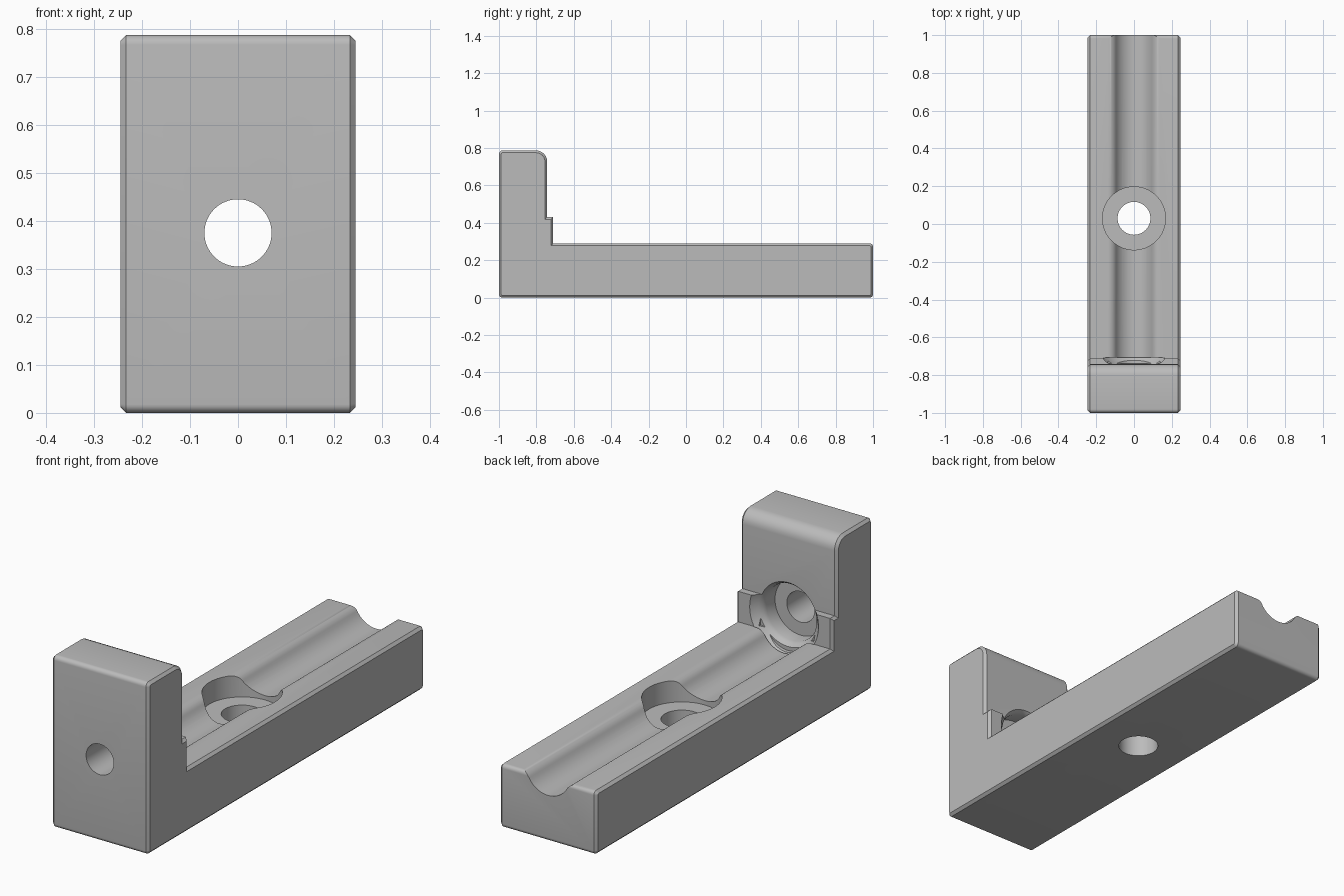
import bpy, bmesh, math
from math import pi, sin, cos
from mathutils import Vector

if "Cube" in bpy.data.objects:
    bpy.data.objects.remove(bpy.data.objects["Cube"])

HALF_WIDTH = 0.245
CHAMFER = 0.012


def to_object(name, bm):
    bmesh.ops.recalc_face_normals(bm, faces=bm.faces)
    mesh = bpy.data.meshes.new(name)
    bm.to_mesh(mesh)
    bm.free()
    obj = bpy.data.objects.new(name, mesh)
    bpy.context.collection.objects.link(obj)
    return obj


def rounded(corners, steps=6):
    """Polygon from (u, v, radius) corners, with right-angle corners filleted."""
    points = []
    for i, (u, v, r) in enumerate(corners):
        p = Vector((u, v))
        if r == 0:
            points.append(p)
            continue
        a = (Vector(corners[i - 1][:2]) - p).normalized()
        b = (Vector(corners[(i + 1) % len(corners)][:2]) - p).normalized()
        centre = p + (a + b) * r
        for k in range(steps + 1):
            t = k / steps * pi / 2
            points.append(centre - b * r * cos(t) - a * r * sin(t))
    return points


def prism(points, place, start, end):
    """Extrude a 2D outline between two positions on an axis."""
    bm = bmesh.new()
    rings = [[bm.verts.new(place(p, d)) for p in points] for d in (start, end)]
    n = len(points)
    for ring in rings:
        bm.faces.new(ring)
    for i in range(n):
        j = (i + 1) % n
        bm.faces.new((rings[0][i], rings[0][j], rings[1][j], rings[1][i]))
    return bm


def lathe(name, profile, place, sides=64):
    """Solid of revolution from (radius, height) pairs."""
    bm = bmesh.new()
    rings = [[bm.verts.new(place(r * cos(2 * pi * k / sides), r * sin(2 * pi * k / sides), h))
              for k in range(sides)] for r, h in profile]
    for low, high in zip(rings, rings[1:]):
        for k in range(sides):
            m = (k + 1) % sides
            bm.faces.new((low[k], low[m], high[m], high[k]))
    bm.faces.new(rings[0])
    bm.faces.new(rings[-1])
    return to_object(name, bm)


# L-shaped body with a small ledge, chamfered along both sides
outline = rounded([
    (-1, 0, 0.018), (1, 0, 0.018), (1, 0.29, 0.018), (-0.71, 0.29, 0),
    (-0.71, 0.43, 0), (-0.742, 0.43, 0), (-0.742, 0.787, 0.06), (-1, 0.787, 0.02)])
bm = prism(outline, lambda p, d: (d, p.x, p.y), -HALF_WIDTH, HALF_WIDTH)
bm.normal_update()
rim = [e for e in bm.edges if abs(e.verts[0].co.x - e.verts[1].co.x) < 0.001]
bmesh.ops.recalc_face_normals(bm, faces=bm.faces)
bmesh.ops.bevel(bm, geom=rim, offset=CHAMFER, segments=1, affect='EDGES', clamp_overlap=False)
body = to_object("bracket_body", bm)

# Long groove: concave floor blending into rounded shoulders
floor_r, shoulder_r, floor_z, top_z = 0.11, 0.05, 0.21, 0.29
dz = (floor_z + floor_r) - (top_z - shoulder_r)
reach = floor_r + shoulder_r
dx = math.sqrt(reach ** 2 - dz ** 2)
sweep = math.atan2(dx, dz)
half = [(floor_r * sin(sweep * k / 10), floor_z + floor_r - floor_r * cos(sweep * k / 10))
        for k in range(11)]
half += [(dx - shoulder_r * sin(sweep * (1 - k / 8)),
          top_z - shoulder_r + shoulder_r * cos(sweep * (1 - k / 8))) for k in range(1, 9)]
half.append((dx, top_z + 0.03))
section = [Vector(p) for p in half] + [Vector((-x, z)) for x, z in reversed(half[1:])]
groove = to_object("groove_cutter", prism(section, lambda p, d: (p.x, d, p.y), -0.739, 1.1))

# Counterbored hole through the base
base_hole = lathe("base_hole_cutter",
                  [(0.087, -0.1), (0.087, 0.19), (0.167, 0.19), (0.167, 0.5)],
                  lambda a, b, h: (a, b + 0.03, h))

# Counterbored hole through the upright, flaring out through the ledge
upright_hole = lathe("upright_hole_cutter",
                     [(0.07, -1.1), (0.07, -0.83), (0.13, -0.83), (0.13, -0.768),
                      (0.136, -0.752), (0.148, -0.738), (0.163, -0.724), (0.176, -0.708)],
                     lambda a, b, h: (a, h, b + 0.375))

bpy.context.view_layer.objects.active = body
for cutter in (groove, base_hole, upright_hole):
    cutter.hide_render = True
    mod = body.modifiers.new("cut", 'BOOLEAN')
    mod.operation = 'DIFFERENCE'
    mod.solver = 'EXACT'
    mod.object = cutter
    bpy.ops.object.modifier_apply(modifier=mod.name)
    bpy.data.objects.remove(cutter)

# Plain grey finish
grey = bpy.data.materials.new("plain_grey")
grey.use_nodes = True
colour = (0.5, 0.5, 0.5, 1)
grey.diffuse_color = colour
grey.node_tree.nodes["Principled BSDF"].inputs["Base Color"].default_value = colour
body.data.materials.clear()
body.data.materials.append(grey)
for face in body.data.polygons:
    face.material_index = 0

bpy.ops.object.select_all(action='DESELECT')
body.select_set(True)
bpy.ops.object.shade_smooth_by_angle(angle=math.radians(32))
